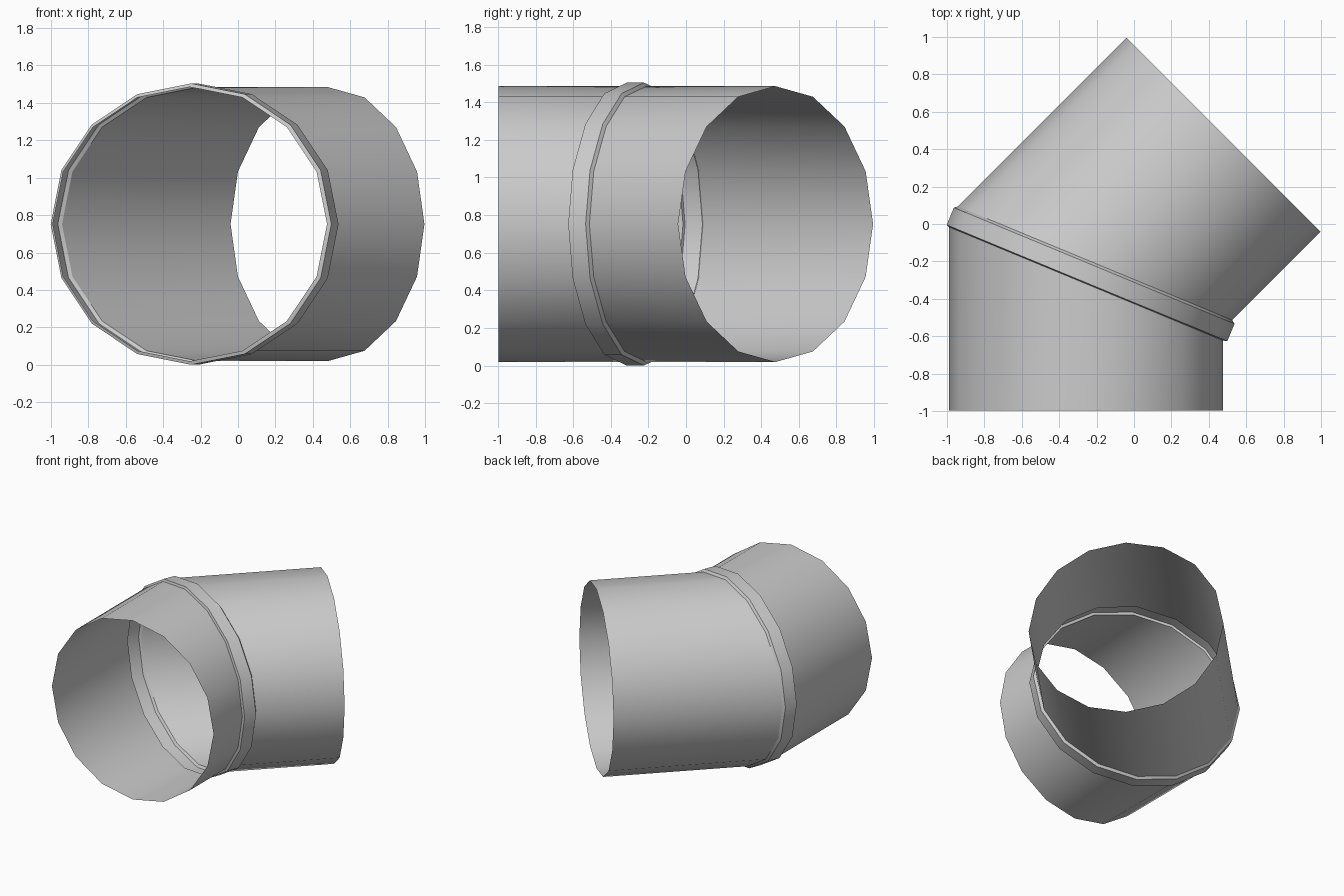
import bpy, math
from mathutils import Vector

if "Cube" in bpy.data.objects:
    bpy.data.objects.remove(bpy.data.objects["Cube"])

SIDES = 16
R = 0.733                                  # pipe radius
JOINT = Vector((-0.257, -0.259, 0.752))    # where both pipe axes meet
UP = Vector((0, 0, 1))


def heading(deg):
    """Horizontal direction turned clockwise from +y."""
    a = math.radians(deg)
    return Vector((math.sin(a), math.cos(a), 0))


MITRE = heading(22.5)                      # normal of the mitre plane


def ring(center, side, rx, rz):
    angles = [2 * math.pi * i / SIDES for i in range(SIDES)]
    return [center + side * (rx * math.cos(a)) + UP * (rz * math.sin(a)) for a in angles]


def mitre_cut(points, axis, offset):
    """Slide points along the pipe axis onto a plane parallel to the mitre."""
    return [p + axis * ((offset - (p - JOINT).dot(MITRE)) / axis.dot(MITRE)) for p in points]


def loft(name, rings):
    n = SIDES
    verts = [p for r in rings for p in r]
    faces = [(k * n + i, k * n + (i + 1) % n, (k + 1) * n + (i + 1) % n, (k + 1) * n + i)
             for k in range(len(rings) - 1) for i in range(n)]
    # ring order runs clockwise seen along the axis, so flip for outward normals
    faces = [f[::-1] for f in faces]
    mesh = bpy.data.meshes.new(name)
    mesh.from_pydata(verts, [], faces)
    obj = bpy.data.objects.new(name, mesh)
    bpy.context.collection.objects.link(obj)
    bpy.ops.object.select_all(action='DESELECT')
    obj.select_set(True)
    bpy.context.view_layer.objects.active = obj
    bpy.ops.object.shade_smooth_by_angle(angle=math.radians(30))
    return obj


# Straight pipe facing the front
front_axis = heading(0)
front_mouth = ring(JOINT - front_axis * 0.737, heading(90), R, R)
front_end = mitre_cut(front_mouth, front_axis, -0.056)
loft("front_pipe", [front_mouth, front_end])

# Pipe turned 45 degrees
rear_axis = heading(45)
rear_mouth = ring(JOINT + rear_axis * 1.04, heading(135), R, R)
rear_end = mitre_cut(rear_mouth, rear_axis, 0.064)
loft("angled_pipe", [rear_end, rear_mouth])

# Raised hollow collar over the joint, with narrow flanges to both pipes
side = heading(112.5)
collar_center = JOINT + side * 0.027
band = [ring(collar_center + MITRE * d, side, 0.812, 0.752) for d in (-0.05, 0.05)]
loft("collar", [front_end, *band, rear_end])
